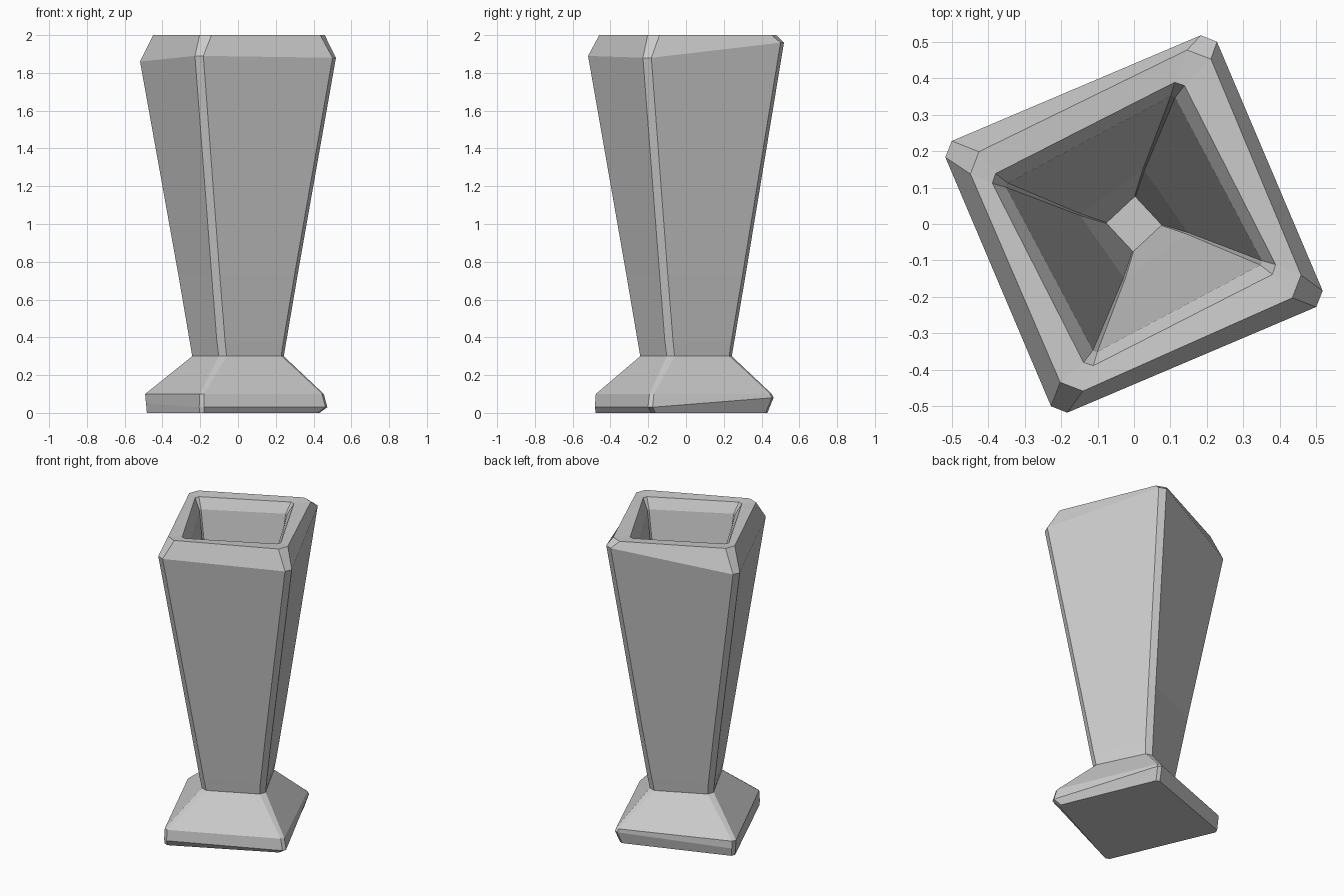
import bpy, bmesh
from math import cos, sin, radians

if "Cube" in bpy.data.objects:
    bpy.data.objects.remove(bpy.data.objects["Cube"])

# Corner order in every ring: back, left, front, right


def four(v):
    return v if isinstance(v, tuple) else (v,) * 4


def ring(bm, angle, radius, z, chamfer):
    """Twisted square ring whose corners are cut by a small chamfer."""
    verts = []
    for i, (r, h) in enumerate(zip(four(radius), four(z))):
        for s in (-1, 1):
            a = radians(angle + 90 * i + s * chamfer)
            verts.append(bm.verts.new((r * cos(a), r * sin(a), h)))
    return verts


def lathe(name, rings):
    """Bridge a stack of rings and close both ends."""
    bm = bmesh.new()
    loops = [ring(bm, *spec) for spec in rings]
    for a, b in zip(loops, loops[1:]):
        n = len(a)
        for i in range(n):
            j = (i + 1) % n
            bm.faces.new((a[i], a[j], b[j], b[i]))
    bm.faces.new(loops[0][::-1])
    bm.faces.new(loops[-1])
    bmesh.ops.recalc_face_normals(bm, faces=bm.faces)
    mesh = bpy.data.meshes.new(name)
    bm.to_mesh(mesh)
    bm.free()
    obj = bpy.data.objects.new(name, mesh)
    bpy.context.collection.objects.link(obj)
    return obj


lathe("square_vase", [
    # foot: angle, radius, height, chamfer
    (68, (.46, .515, .51, .46), 0, 1.5),
    (68, (.495, .52, .515, .505), (.08, .05, .03, .03), 1.5),
    (68, (.485, .525, .51, .485), .10, 1.5),
    # neck
    (71, .25, .30, 5),
    (70, .265, .38, 5),
    # flaring outer wall
    (69, .33, .73, 4),
    (68, .55, (1.96, 1.86, 1.89, 1.88), 2.5),
    # bevelled rim
    (69, (.50, .47, .48, .48), 2.0, 4),
    (72, .405, 1.995, 2),
    (73, .365, 1.93, 1),
    # inner wall down to the small floor
    (80, .15, .73, 1),
    (88, .075, .38, 1),
])
